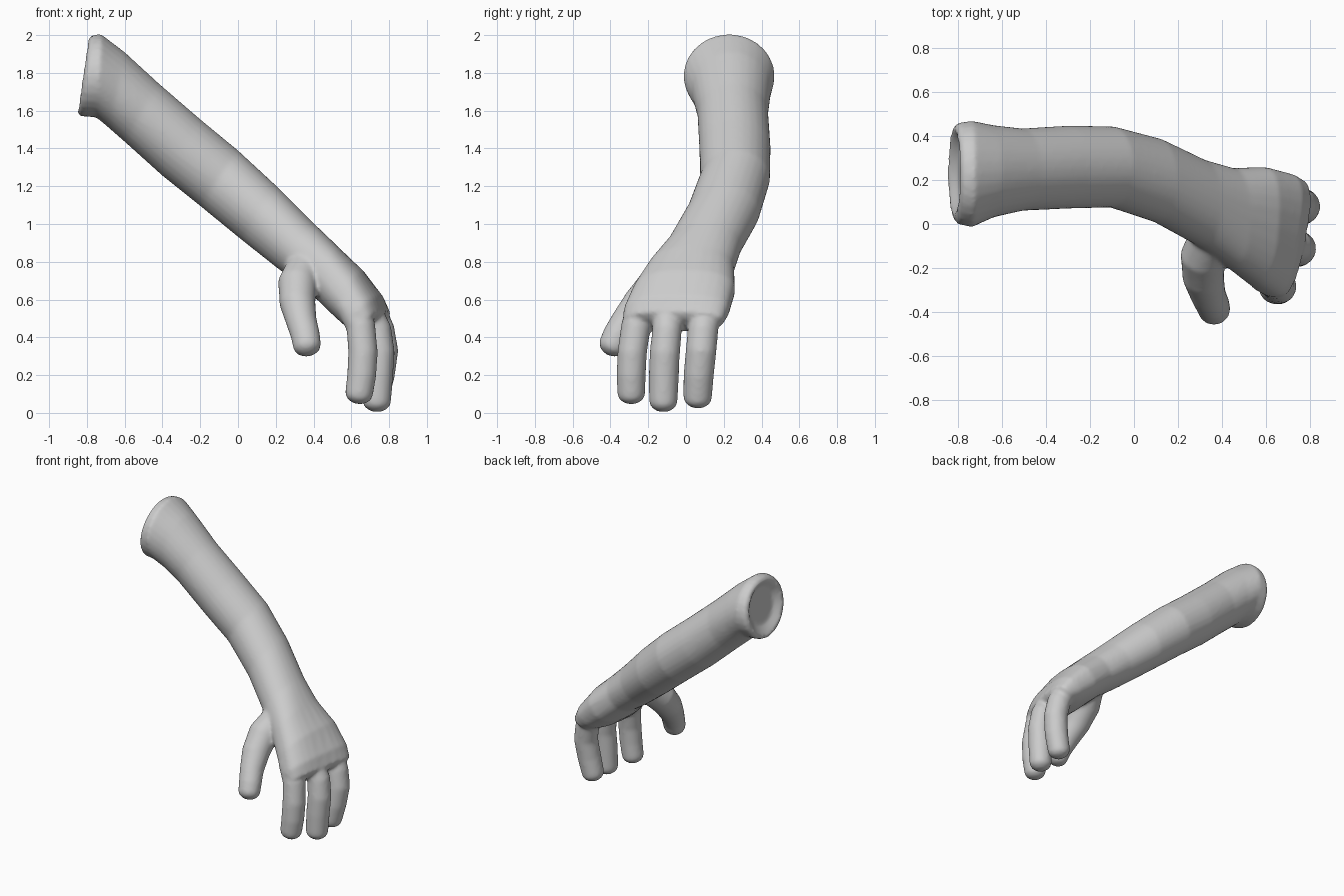
import bpy, bmesh, math
from mathutils import Vector

SIDES = 28
bm = bmesh.new()


def loft(rings):
    """Skin a closed solid over a list of equal point rings."""
    loops = [[bm.verts.new(p) for p in r] for r in rings]
    for a, b in zip(loops, loops[1:]):
        for i in range(SIDES):
            j = (i + 1) % SIDES
            bm.faces.new((a[i], a[j], b[j], b[i]))
    bm.faces.new(loops[0][::-1])
    bm.faces.new(loops[-1])


def section(tx, tz, bx, bz, y0, y1, power=1.0, skew=0.0):
    """Oval ring from its upper point, lower point and y range."""
    mid = Vector(((tx + bx) / 2, (y0 + y1) / 2, (tz + bz) / 2))
    up = Vector(((tx - bx) / 2, 0, (tz - bz) / 2))
    side = Vector((skew, (y1 - y0) / 2, 0))
    pts = []
    for i in range(SIDES):
        t = 2 * math.pi * i / SIDES
        c, s = math.cos(t), math.sin(t)
        c = math.copysign(abs(c) ** power, c)
        s = math.copysign(abs(s) ** power, s)
        pts.append(mid + side * c + up * s)
    return pts


def digit(path):
    """Round tube through (x, y, z, radius) points with a domed tip."""
    pts = [Vector(p[:3]) for p in path]
    rad = [p[3] for p in path]
    end = (pts[-1] - pts[-2]).normalized()
    tip, r = pts[-1], rad[-1]
    for k in (0.35, 0.65, 0.88, 1.0):
        pts.append(tip + end * r * k * 0.85)
        rad.append(r * max(0.3, math.sqrt(1 - k ** 2.6)))
    rings = []
    for i, p in enumerate(pts):
        d = (pts[min(i + 1, len(pts) - 1)] - pts[max(i - 1, 0)]).normalized()
        u = Vector((0, 1, 0.001)).cross(d).normalized()
        v = d.cross(u)
        rings.append([p + (u * math.cos(t) + v * math.sin(t)) * rad[i]
                      for t in (2 * math.pi * k / SIDES for k in range(SIDES))])
    loft(rings)


# Forearm and palm, starting from the recessed stump
loft([section(*s) for s in (
    (-0.765, 1.92, -0.80, 1.66, 0.10, 0.37),
    (-0.795, 1.975, -0.85, 1.595, 0.04, 0.43),
    (-0.775, 2.00, -0.835, 1.57, 0.00, 0.46),
    (-0.725, 2.005, -0.75, 1.565, -0.015, 0.47),
    (-0.60, 1.91, -0.68, 1.505, 0.03, 0.45),
    (-0.42, 1.745, -0.60, 1.435, 0.06, 0.435),
    (-0.20, 1.555, -0.40, 1.255, 0.07, 0.448),
    (0.00, 1.39, -0.20, 1.095, 0.075, 0.445),
    (0.20, 1.205, 0.02, 0.915, 0.005, 0.39),
    (0.40, 1.005, 0.21, 0.765, -0.10, 0.295, 0.95),
    (0.53, 0.88, 0.36, 0.655, -0.20, 0.255, 0.85),
    (0.66, 0.755, 0.48, 0.54, -0.28, 0.26, 0.8, 0.02),
    (0.755, 0.62, 0.57, 0.465, -0.33, 0.23, 0.75, 0.04),
    (0.785, 0.535, 0.63, 0.435, -0.335, 0.20, 0.75, 0.05),
    (0.765, 0.50, 0.67, 0.43, -0.29, 0.16, 0.8, 0.05),
)])

# First, middle and last finger
digit([(0.58, -0.235, 0.58, 0.07), (0.65, -0.265, 0.46, 0.078),
       (0.662, -0.285, 0.32, 0.078), (0.655, -0.29, 0.20, 0.077),
       (0.642, -0.29, 0.11, 0.074)])
digit([(0.68, -0.10, 0.56, 0.07), (0.735, -0.10, 0.44, 0.078),
       (0.75, -0.112, 0.32, 0.08), (0.742, -0.118, 0.20, 0.079),
       (0.735, -0.12, 0.07, 0.076)])
digit([(0.70, 0.10, 0.56, 0.075), (0.748, 0.09, 0.44, 0.081),
       (0.768, 0.08, 0.33, 0.081), (0.75, 0.067, 0.20, 0.08),
       (0.725, 0.062, 0.09, 0.076)])

# Thumb
digit([(0.36, -0.04, 0.78, 0.10), (0.315, -0.15, 0.68, 0.105),
       (0.315, -0.24, 0.58, 0.095), (0.337, -0.32, 0.48, 0.081),
       (0.357, -0.365, 0.41, 0.077), (0.364, -0.385, 0.365, 0.075)])

bmesh.ops.recalc_face_normals(bm, faces=bm.faces)
mesh = bpy.data.meshes.new("arm_and_hand")
bm.to_mesh(mesh)
bm.free()
arm = bpy.data.objects.new("arm_and_hand", mesh)
bpy.context.collection.objects.link(arm)

# Single flat grey
grey = bpy.data.materials.new("plain_grey")
grey.diffuse_color = (0.6, 0.6, 0.6, 1)
mesh.materials.append(grey)

# Fuse the parts into one skin and soften the joins
fuse = arm.modifiers.new("fuse", 'REMESH')
fuse.mode = 'VOXEL'
fuse.voxel_size = 0.011
fuse.use_smooth_shade = True
soften = arm.modifiers.new("soften", 'SMOOTH')
soften.factor = 0.5
soften.iterations = 10
